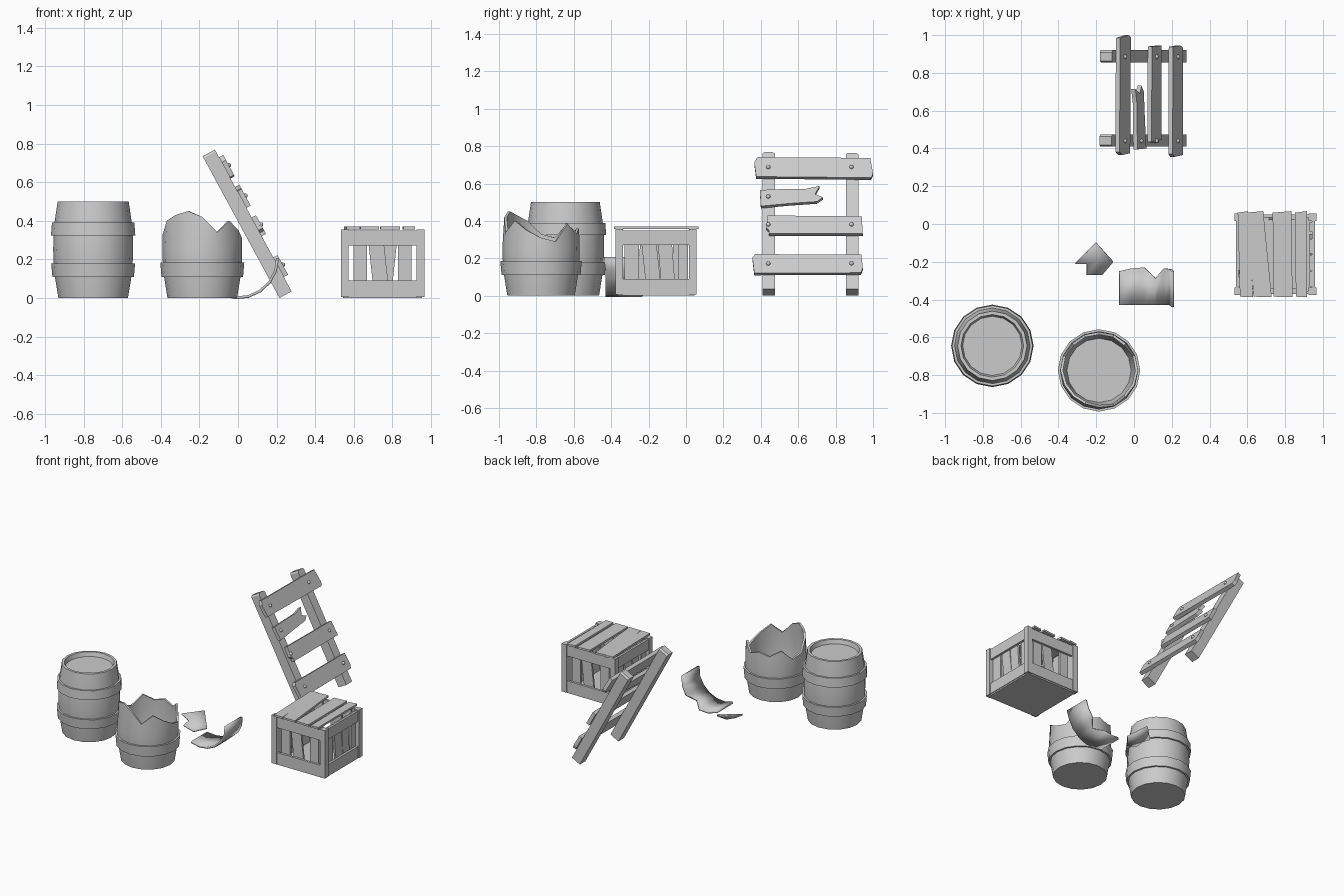
import bpy, bmesh, math
from mathutils import Matrix, Vector

if "Cube" in bpy.data.objects:
    bpy.data.objects.remove(bpy.data.objects["Cube"])

N = 16  # barrel sides


def finish(name, bm, smooth=None):
    bmesh.ops.recalc_face_normals(bm, faces=bm.faces)
    me = bpy.data.meshes.new(name)
    bm.to_mesh(me)
    bm.free()
    ob = bpy.data.objects.new(name, me)
    bpy.context.collection.objects.link(ob)
    if smooth:
        bpy.ops.object.select_all(action='DESELECT')
        ob.select_set(True)
        bpy.context.view_layer.objects.active = ob
        bpy.ops.object.shade_smooth_by_angle(angle=math.radians(smooth))
    return ob


def lathe(name, rings, centre, closed=False):
    """rings: (radius, z) pairs; either may be a list with one value per side."""
    bm = bmesh.new()
    pick = lambda v, i: v[i] if isinstance(v, list) else v
    rows = []
    for r, z in rings:
        row = []
        for i in range(N):
            a = 2 * math.pi * i / N
            rr = pick(r, i)
            row.append(bm.verts.new((centre[0] + rr * math.cos(a),
                                     centre[1] + rr * math.sin(a), pick(z, i))))
        rows.append(row)
    pairs = list(zip(rows, rows[1:])) + ([(rows[-1], rows[0])] if closed else [])
    for a, b in pairs:
        for i in range(N):
            j = (i + 1) % N
            bm.faces.new((a[i], a[j], b[j], b[i]))
    if not closed:
        bm.faces.new(rows[0])
        bm.faces.new(rows[-1])
    return finish(name, bm, 35)


def prism(name, outline, z0, z1, mat):
    """Extrude a 2D outline from z0 to z1 in the frame given by mat."""
    bm = bmesh.new()
    lo = [bm.verts.new(mat @ Vector((x, y, z0))) for x, y in outline]
    hi = [bm.verts.new(mat @ Vector((x, y, z1))) for x, y in outline]
    bm.faces.new(lo)
    bm.faces.new(hi)
    n = len(lo)
    for i in range(n):
        j = (i + 1) % n
        bm.faces.new((lo[i], lo[j], hi[j], hi[i]))
    return finish(name, bm)


def rect(x0, x1, y0, y1):
    return [(x0, y0), (x1, y0), (x1, y1), (x0, y1)]


def barrel_radius(z):
    return 0.207 - 0.027 * ((z - 0.26) / 0.26) ** 2


def hoop(name, z0, z1, centre):
    a, b = barrel_radius(z0), barrel_radius(z1)
    lathe(name, [(a - .004, z0), (a + .013, z0), (b + .013, z1), (b - .004, z1)],
          centre, True)


# whole barrel with recessed lid
c1 = (-0.75, -0.645)
levels = [0, 0.11, 0.18, 0.25, 0.325, 0.39, 0.5]
lathe("barrel_body", [(barrel_radius(z), z) for z in levels]
      + [(0.166, 0.5), (0.157, 0.47)], c1)
hoop("barrel_lower_hoop", 0.11, 0.18, c1)
hoop("barrel_upper_hoop", 0.325, 0.39, c1)

# broken barrel with jagged rim
c2 = (-0.185, -0.775)
jag = [.31, .29, .385, .33, .36, .34, .38, .31,
       .33, .40, .43, .45, .42, .34, .40, .35]
rim = [barrel_radius(z) for z in jag]
lathe("broken_barrel_body",
      [(barrel_radius(z), z) for z in (0, .11, .18, .25)]
      + [(rim, jag), ([r - .014 for r in rim], jag)]
      + [(barrel_radius(z) - .014, z) for z in (.25, .14, .02)], c2)
hoop("broken_barrel_hoop", 0.11, 0.185, c2)

# large curved shard lying on the ground
bm = bmesh.new()
jag_y = [-.25, -.235, -.23, -.29, -.235, -.24, -.25]
prev = None
for i, y in enumerate(jag_y):
    a = math.radians(-112 + 112 * i / 6)
    x, z = 0.205 * math.cos(a), 0.206 + 0.205 * math.sin(a)
    front = -.43 if i < 6 else -.44
    pair = [bm.verts.new((x, front, z)), bm.verts.new((x, y, z))]
    if prev:
        bm.faces.new((prev[0], pair[0], pair[1], prev[1]))
    prev = pair
shard = finish("large_shard", bm, 35)
mod = shard.modifiers.new("thickness", 'SOLIDIFY')
mod.thickness = 0.014
mod.offset = 0

# small shard, dished and tilted
bm = bmesh.new()
edge = [(-.31, -.21, .075), (-.2, -.1, .085), (-.11, -.2, .02),
        (-.17, -.27, .008), (-.25, -.27, .03), (-.25, -.21, .04)]
mid = bm.verts.new((-.195, -.19, .022))
vs = [bm.verts.new(p) for p in edge]
for i in range(len(vs)):
    bm.faces.new((mid, vs[i], vs[(i + 1) % len(vs)]))
small = finish("small_shard", bm, 40)
mod = small.modifiers.new("thickness", 'SOLIDIFY')
mod.thickness = 0.012
mod.offset = 0

# leaning fence frame: local x = world y, local y = along rail, local z = face normal
dx, dz = -0.476, 0.879
frame = Matrix(((0, dx, dz, 0.247), (1, 0, 0, 0), (0, dz, -dx, 0.018), (0, 0, 0, 1)))
for k, y in enumerate((0.442, 0.888)):
    s0, s1 = (0, .835) if k == 0 else (.002, .83)
    prism(f"fence_rail_{k}", [(y - .033, s0), (y + .033, s0), (y + .033, s1 - .01),
          (y + .02, s1), (y - .025, s1), (y - .033, s1 - .012)], -.037, .035, frame)
planks = {
    "fence_plank_top": [(.375, .672), (.99, .665), (1.0, .69), (.985, .785),
                        (.382, .79), (.365, .76)],
    "fence_plank_broken": [(.4, .492), (.55, .508), (.7, .52), (.732, .545), (.69, .566),
                           (.715, .615), (.64, .597), (.5, .595), (.395, .59)],
    "fence_plank_middle": [(.445, .325), (.945, .325), (.94, .43), (.435, .435),
                           (.43, .36), (.445, .345)],
    "fence_plank_bottom": [(.365, .085), (.935, .087), (.945, .115), (.938, .197),
                           (.37, .2), (.355, .18)],
}
for name, outline in planks.items():
    prism(name, outline, .035, .06, frame)
bm = bmesh.new()
for y, s in [(.44, .73), (.885, .73), (.44, .55), (.44, .38), (.885, .38),
             (.44, .143), (.885, .143)]:
    bmesh.ops.create_uvsphere(bm, u_segments=8, v_segments=6, radius=.012,
                              matrix=frame @ Matrix.Translation((y, s, .06)))
finish("fence_nails", bm, 40)

# crate
cx, cy, h = 0.749, -0.16, 0.216
base = Matrix.Translation((cx, cy, 0))
prism("crate_floor", rect(-.205, .205, -.205, .205), 0, .02, base)
slats3 = [(-.15, -.08, 0), (-.045, .035, -.035), (.08, .15, 0)]
slats4 = [(-.17, -.09, 0), (-.05, .03, -.035), (.03, .105, -.025), (.12, .17, 0)]
for k in range(4):
    m = base @ Matrix.Rotation(k * math.pi / 2, 4, 'Z') @ Matrix.Rotation(math.pi / 2, 4, 'X')
    prism(f"crate_post_{k}", rect(-h, -h + .04, .006, .356), h - .04, h, m)
    prism(f"crate_lower_rail_{k}", rect(-.18, .18, .01, .09), .194, .21, m)
    prism(f"crate_upper_rail_{k}", rect(-.18, .18, .272, .35), .194, .21, m)
    for i, (a, b, lean) in enumerate(slats4 if k % 2 else slats3):
        prism(f"crate_side_slat_{k}_{i}",
              [(a, .02), (b, .02), (b + lean, .345), (a + lean, .345)], .18, .194, m)
lid = [(-.188, -.118, -.2, -.145), (-.115, -.02, -.155, -.065),
       (-.01, .09, -.015, .085), (.108, .168, .104, .166)]
for i, (a, b, c, d) in enumerate(lid):
    prism(f"crate_lid_slat_{i}", [(a, -.225), (b, -.226), (d, .228), (c, .22)],
          .356, .37, base)
